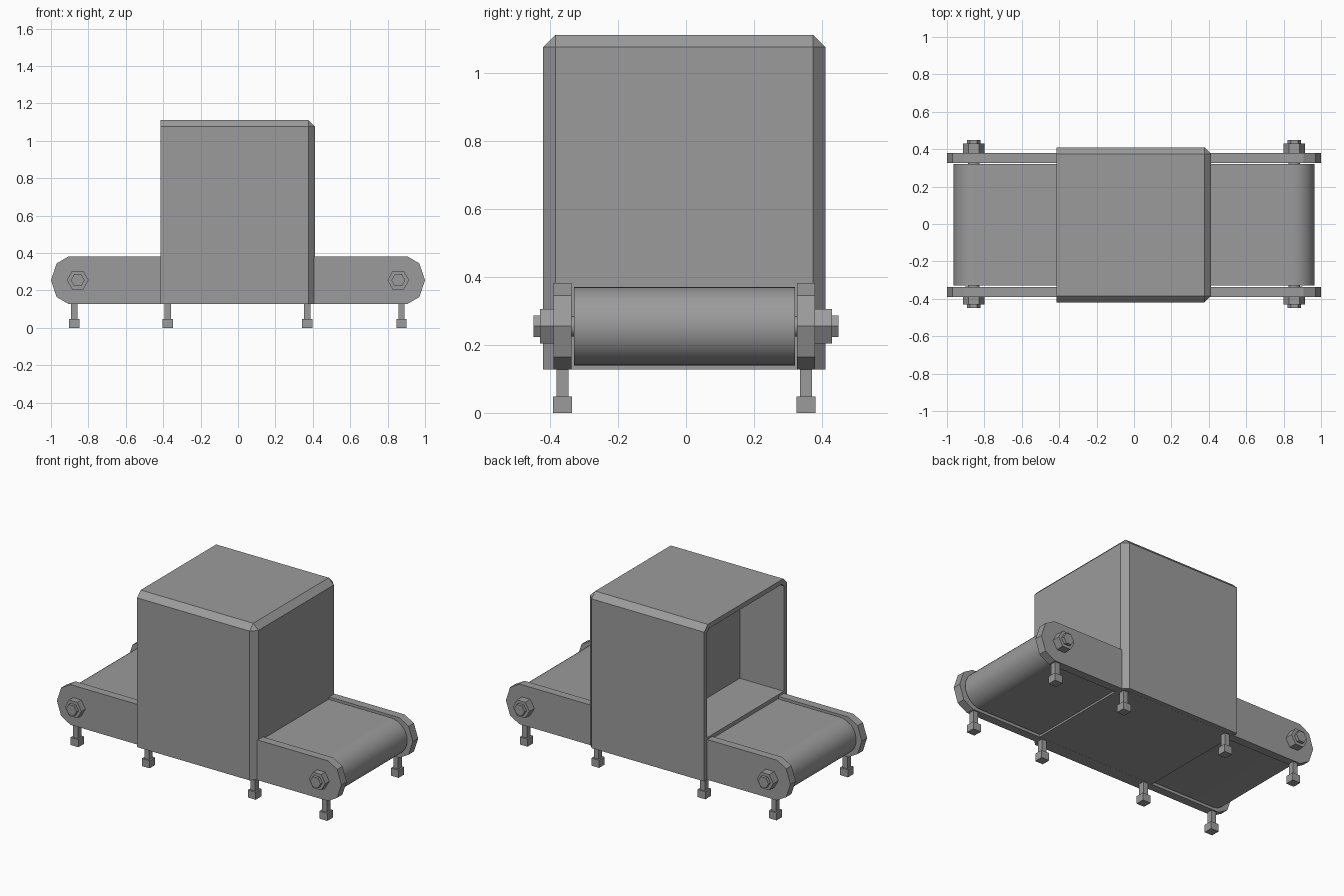
import bpy
import bmesh
from math import cos, sin, pi, radians
from mathutils import Vector

if "Cube" in bpy.data.objects:
    bpy.data.objects.remove(bpy.data.objects["Cube"], do_unlink=True)

# Single painted-metal colour
grey = bpy.data.materials.new("plain_grey")
grey.use_nodes = True
COLOR = (0.33, 0.33, 0.33, 1)
grey.diffuse_color = COLOR
grey.node_tree.nodes["Principled BSDF"].inputs["Base Color"].default_value = COLOR

YC = -0.005      # middle of the frame across the belt
AXIS_Z = 0.255   # height of the roller axis


def finish(name, bm, smooth=False):
    bmesh.ops.recalc_face_normals(bm, faces=bm.faces)
    mesh = bpy.data.meshes.new(name)
    bm.to_mesh(mesh)
    bm.free()
    mesh.materials.append(grey)
    obj = bpy.data.objects.new(name, mesh)
    bpy.context.collection.objects.link(obj)
    if smooth:
        bpy.ops.object.select_all(action="DESELECT")
        obj.select_set(True)
        bpy.context.view_layer.objects.active = obj
        bpy.ops.object.shade_smooth_by_angle(angle=radians(30))
    return obj


def prism(name, outline, y0, y1, smooth=False):
    """Extrude an x-z outline from y0 to y1."""
    bm = bmesh.new()
    face = bm.faces.new([bm.verts.new((x, y0, z)) for x, z in outline])
    new = bmesh.ops.extrude_face_region(bm, geom=[face])["geom"]
    moved = [v for v in new if isinstance(v, bmesh.types.BMVert)]
    bmesh.ops.translate(bm, verts=moved, vec=(0, y1 - y0, 0))
    return finish(name, bm, smooth)


def ring(x, radius, sides):
    return [(x + radius * cos(2 * pi * i / sides),
             AXIS_Z + radius * sin(2 * pi * i / sides)) for i in range(sides)]


def block(name, center, size):
    bm = bmesh.new()
    bmesh.ops.create_cube(bm, size=1)
    for v in bm.verts:
        v.co = Vector(c + a * s for c, a, s in zip(center, v.co, size))
    return finish(name, bm)


# Belt: a stadium-shaped loop with smooth ends
R, RUN, STEPS = 0.115, 0.85, 20
belt = [(RUN + R * sin(pi * i / STEPS), AXIS_Z + R * cos(pi * i / STEPS))
        for i in range(STEPS + 1)]
belt += [(-x, 2 * AXIS_Z - z) for x, z in belt]
prism("belt", belt, YC - 0.325, YC + 0.325, smooth=True)

# Side plates with faceted ends
end = [(0.905, 0.1275), (0.97, 0.09), (1.0, 0), (0.97, -0.09), (0.905, -0.1275)]
plate = [(x, AXIS_Z + z) for x, z in end + [(-x, -z) for x, z in end]]
for side, s in (("front", -1), ("back", 1)):
    prism(side + "_side_plate", plate, YC + s * 0.332, YC + s * 0.385)

# Axles with a nut and a bolt head at each end
for end_name, x in (("left", 0.857), ("right", -0.857)):
    prism(end_name + "_axle", ring(x, 0.03, 16), YC - 0.36, YC + 0.36, smooth=True)
    for side, s in (("front", -1), ("back", 1)):
        prism(f"{end_name}_{side}_nut", ring(x, 0.058, 6), s * 0.37, s * 0.43)
        prism(f"{end_name}_{side}_bolt_head", ring(x, 0.037, 6), s * 0.42, s * 0.449)

# Legs with square feet
for i, x in enumerate((-0.876, -0.375, 0.371, 0.874)):
    for side, s in (("front", -1), ("back", 1)):
        y = YC + s * 0.358
        block(f"{side}_leg_{i + 1}", (x, y, 0.095), (0.034, 0.036, 0.10))
        block(f"{side}_foot_{i + 1}", (x, y, 0.024), (0.055, 0.056, 0.048))

# Housing: chamfered box, open on the right with a shallow chamber
X0, X1, Z0, Z1, HALF = -0.415, 0.412, 0.128, 1.112, 0.415
bm = bmesh.new()
bmesh.ops.create_cube(bm, size=1)
for v in bm.verts:
    v.co = Vector((X0 if v.co.x < 0 else X1,
                   YC + (HALF if v.co.y > 0 else -HALF),
                   Z0 if v.co.z < 0 else Z1))


def chamfered(edge):
    mid = (edge.verts[0].co + edge.verts[1].co) / 2
    return mid.x > X0 + 0.01 and mid.z > Z0 + 0.01 and (
        abs(mid.z - Z1) < 0.01 or abs(mid.x - X1) < 0.01)


bmesh.ops.bevel(bm, geom=[e for e in bm.edges if chamfered(e)],
                offset=0.036, segments=1, affect="EDGES")
bm.normal_update()
mouth = min(bm.faces, key=lambda f: f.calc_center_median().x)
bmesh.ops.inset_region(bm, faces=[mouth], thickness=0.03, use_even_offset=True)
for v in mouth.verts:
    if v.co.z < 0.3:
        v.co.z = 0.395
inner = bmesh.ops.extrude_discrete_faces(bm, faces=[mouth])["faces"][0]
bmesh.ops.translate(bm, verts=inner.verts, vec=(0.31, 0, 0))
finish("housing", bm)
